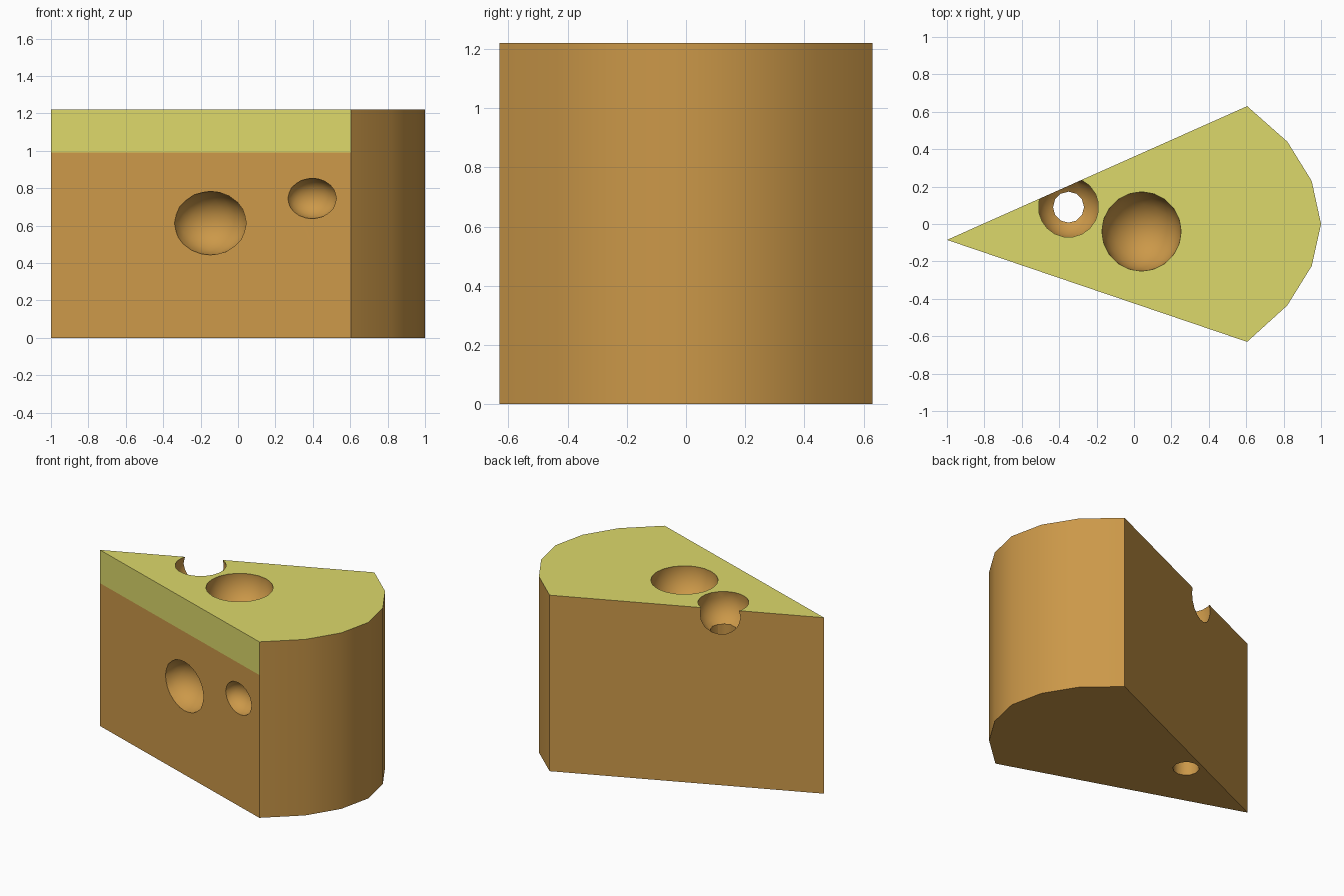
import bpy, bmesh, math
from mathutils import Vector

if "Cube" in bpy.data.objects:
    bpy.data.objects.remove(bpy.data.objects["Cube"])


def material(name, rgb):
    m = bpy.data.materials.new(name)
    m.diffuse_color = (*rgb, 1)
    m.use_nodes = True
    m.node_tree.nodes["Principled BSDF"].inputs["Base Color"].default_value = m.diffuse_color
    return m


brown = material("rind brown", (0.60, 0.315, 0.066))
yellow = material("cheese yellow", (0.72, 0.69, 0.145))

# Wedge outline, counter-clockwise from the tip; the first side is the front
outline = [(-1, -0.085), (0.605, -0.63), (0.82, -0.435), (0.95, -0.225),
           (1, 0), (0.95, 0.23), (0.82, 0.44), (0.605, 0.63)]
HEIGHT, BAND = 1.22, 0.99

# Wedge body: three stacked outlines, yellow on top and on the front band
bm = bmesh.new()
rings = [[bm.verts.new((x, y, z)) for x, y in outline] for z in (0, BAND, HEIGHT)]
n = len(outline)
bm.faces.new(list(reversed(rings[0])))
bm.faces.new(rings[2]).material_index = 1
for level in range(2):
    lo, hi = rings[level], rings[level + 1]
    for i in range(n):
        j = (i + 1) % n
        f = bm.faces.new((lo[i], lo[j], hi[j], hi[i]))
        f.material_index = 1 if level == 1 and i == 0 else 0
mesh = bpy.data.meshes.new("cheese_wedge")
bm.to_mesh(mesh)
bm.free()
mesh.materials.append(brown)
mesh.materials.append(yellow)
wedge = bpy.data.objects.new("cheese_wedge", mesh)
bpy.context.collection.objects.link(wedge)


def cut():
    """Subtract the active primitive from the wedge, then discard it."""
    cutter = bpy.context.object
    cutter.hide_render = True
    cutter.data.materials.append(brown)
    bpy.context.view_layer.objects.active = wedge
    mod = wedge.modifiers.new("hole", 'BOOLEAN')
    mod.operation = 'DIFFERENCE'
    mod.solver = 'EXACT'
    mod.object = cutter
    bpy.ops.object.modifier_apply(modifier=mod.name)
    bpy.data.objects.remove(cutter)


def bubble(loc, size, turn=0.0):
    bpy.ops.mesh.primitive_ico_sphere_add(subdivisions=3, radius=1, location=loc,
                                          rotation=(0, 0, turn))
    bpy.context.object.scale = size
    bpy.context.view_layer.update()
    cut()


# Holes in the top: a wide bowl, and a smaller one that breaks the back side
bubble((0.04, -0.04, HEIGHT - 0.01), (0.213, 0.213, 0.213))
bubble((-0.35, 0.09, HEIGHT - 0.045), (0.167, 0.167, 0.167))

# Narrow shaft from the small bowl through the bottom
bpy.ops.mesh.primitive_cylinder_add(vertices=12, radius=0.083, depth=1.2,
                                    location=(-0.35, 0.09, 0.5))
cut()

# Two oval holes in the slanted front side
a, b = Vector(outline[0]), Vector(outline[1])
slant = math.atan2(b.y - a.y, b.x - a.x)
for x, z, w, h in [(-0.148, 0.613, 0.203, 0.17), (0.396, 0.745, 0.137, 0.108)]:
    p = a.lerp(b, (x - a.x) / (b.x - a.x))
    bubble((p.x, p.y, z), (w, h, h), slant)

# Smooth rind and hole walls, sharp corners
bpy.ops.object.select_all(action='DESELECT')
wedge.select_set(True)
bpy.context.view_layer.objects.active = wedge
bpy.ops.object.shade_smooth_by_angle(angle=math.radians(32))
